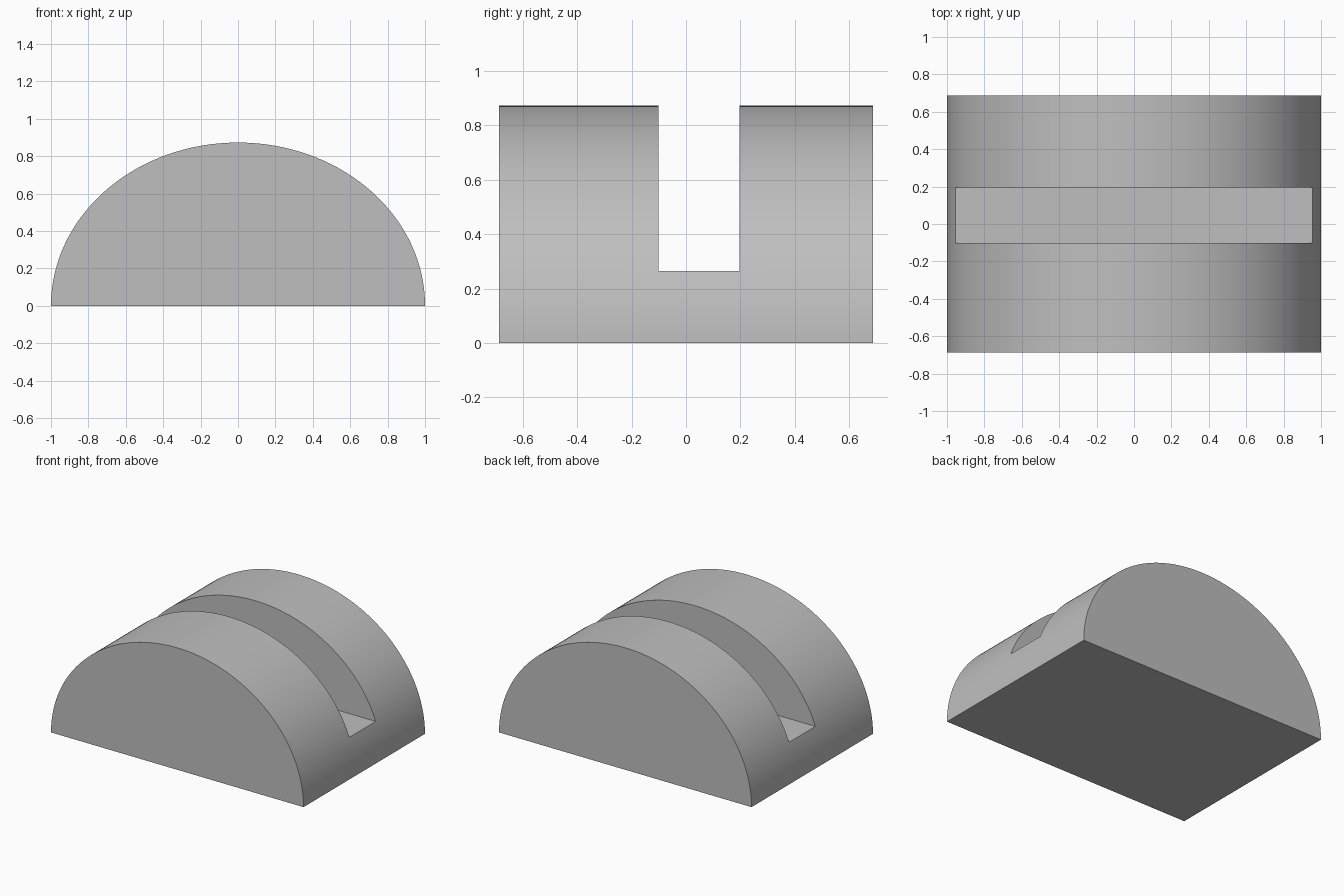
import bpy
import bmesh
from math import cos, sin, pi, radians

cube = bpy.data.objects.get("Cube")
if cube:
    bpy.data.objects.remove(cube, do_unlink=True)

WIDTH, HEIGHT, HALF_DEPTH = 1.0, 0.873, 0.687
SLOT_FRONT, SLOT_BACK, SLOT_FLOOR = -0.102, 0.196, 0.264
SEGMENTS = 96

grey = bpy.data.materials.new("plain grey")
grey.use_nodes = True
colour = (0.52, 0.52, 0.52, 1)
grey.diffuse_color = colour
grey.node_tree.nodes["Principled BSDF"].inputs["Base Color"].default_value = colour


def extrude_profile(name, profile, y0, y1):
    """Solid made by sweeping an x-z outline from y0 to y1."""
    bm = bmesh.new()
    face = bm.faces.new([bm.verts.new((x, y0, z)) for x, z in profile])
    swept = bmesh.ops.extrude_face_region(bm, geom=[face], use_keep_orig=True)
    moved = [v for v in swept["geom"] if isinstance(v, bmesh.types.BMVert)]
    bmesh.ops.translate(bm, verts=moved, vec=(0, y1 - y0, 0))
    bmesh.ops.recalc_face_normals(bm, faces=bm.faces[:])
    mesh = bpy.data.meshes.new(name)
    bm.to_mesh(mesh)
    bm.free()
    mesh.materials.append(grey)
    obj = bpy.data.objects.new(name, mesh)
    bpy.context.collection.objects.link(obj)
    return obj


# Half-elliptical block
arch = [(WIDTH * cos(pi * i / SEGMENTS), HEIGHT * sin(pi * i / SEGMENTS))
        for i in range(SEGMENTS + 1)]
body = extrude_profile("slotted_block", arch, -HALF_DEPTH, HALF_DEPTH)

# Cutter for the flat-floored slot across the top
slot = [(-1.2, SLOT_FLOOR), (1.2, SLOT_FLOOR), (1.2, 1.2), (-1.2, 1.2)]
cutter = extrude_profile("slot_cutter", slot, SLOT_FRONT, SLOT_BACK)
cutter.hide_render = True
cutter.display_type = 'WIRE'

bpy.ops.object.select_all(action='DESELECT')
body.select_set(True)
bpy.context.view_layer.objects.active = body
cut = body.modifiers.new("Slot", 'BOOLEAN')
cut.operation = 'DIFFERENCE'
cut.solver = 'EXACT'
cut.object = cutter
bpy.ops.object.modifier_apply(modifier=cut.name)
bpy.data.objects.remove(cutter, do_unlink=True)

# Smooth arch with crisp slot and end edges
bpy.ops.object.shade_smooth_by_angle(angle=radians(30))
